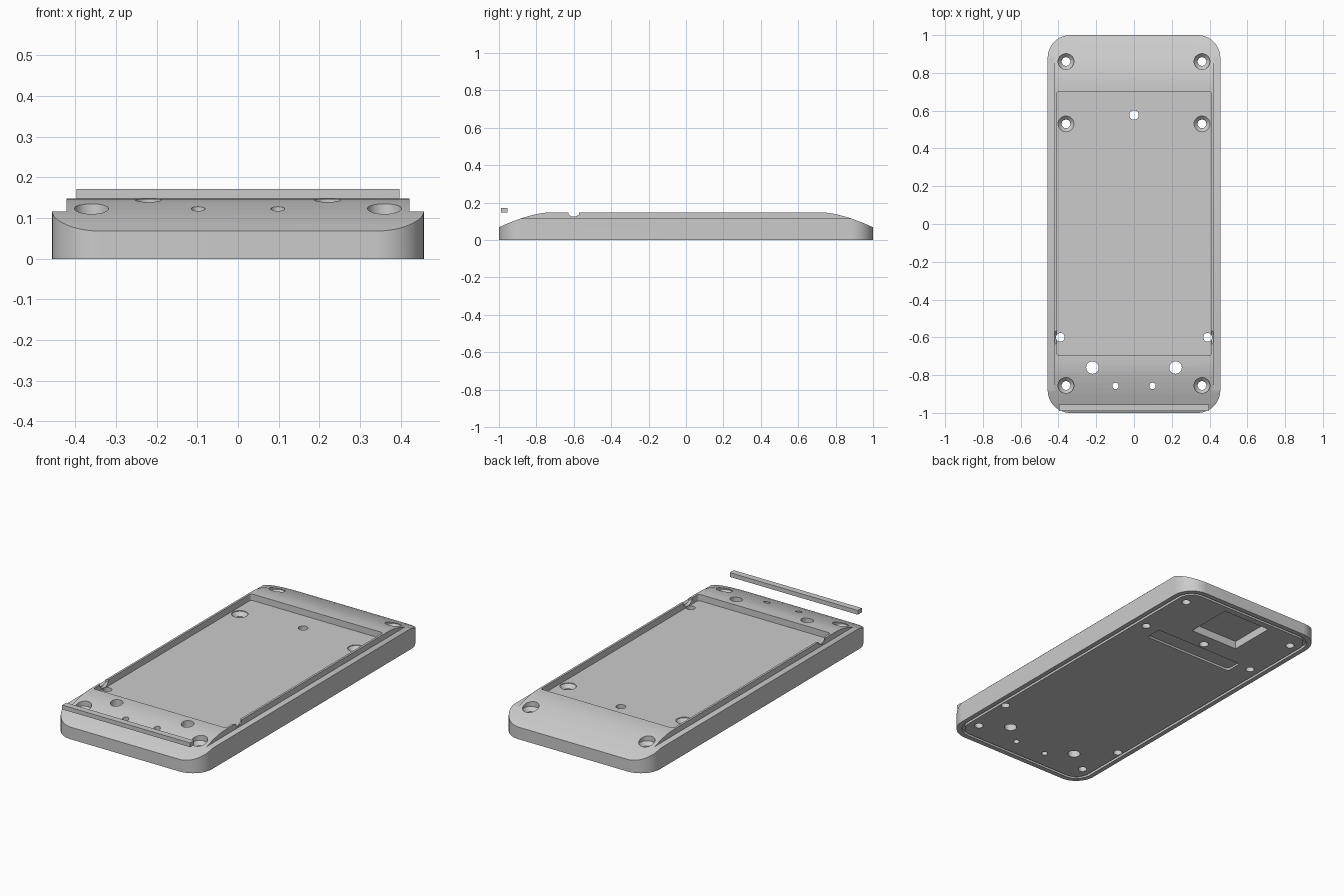
import bpy, bmesh
from math import pi, cos, sin

cube = bpy.data.objects.get("Cube")
if cube:
    bpy.data.objects.remove(cube, do_unlink=True)

grey = bpy.data.materials.new("light_grey")
grey.use_nodes = True
grey.diffuse_color = (0.6, 0.6, 0.6, 1)
grey.node_tree.nodes["Principled BSDF"].inputs["Base Color"].default_value = grey.diffuse_color


def make(name, points, offset):
    """Extrude a closed outline of 3D points along an offset."""
    bm = bmesh.new()
    face = bm.faces.new([bm.verts.new(p) for p in points])
    ext = bmesh.ops.extrude_face_region(bm, geom=[face])
    moved = [v for v in ext["geom"] if isinstance(v, bmesh.types.BMVert)]
    bmesh.ops.translate(bm, verts=moved, vec=offset)
    return finish(name, bm)


def finish(name, bm):
    bmesh.ops.recalc_face_normals(bm, faces=bm.faces)
    mesh = bpy.data.meshes.new(name)
    bm.to_mesh(mesh)
    bm.free()
    mesh.materials.append(grey)
    obj = bpy.data.objects.new(name, mesh)
    bpy.context.collection.objects.link(obj)
    return obj


def slab(name, x0, x1, y0, y1, z0, z1, r=0.0, n=10):
    """Upright block with optionally rounded vertical corners."""
    pts = []
    for k, (cx, cy) in enumerate([(x1 - r, y1 - r), (x0 + r, y1 - r),
                                  (x0 + r, y0 + r), (x1 - r, y0 + r)]):
        for i in range(n + 1 if r else 1):
            a = pi / 2 * (k + i / n)
            pts.append((cx + r * cos(a), cy + r * sin(a), z0))
    return make(name, pts, (0, 0, z1 - z0))


def lathe(name, x, y, profile, n=32):
    """Stack of rings (radius, z) closed at both ends."""
    bm = bmesh.new()
    rings = [[bm.verts.new((x + r * cos(2 * pi * i / n), y + r * sin(2 * pi * i / n), z))
              for i in range(n)] for r, z in profile]
    for a, b in zip(rings, rings[1:]):
        for i in range(n):
            j = (i + 1) % n
            bm.faces.new((a[i], a[j], b[j], b[i]))
    bm.faces.new(rings[0])
    bm.faces.new(rings[-1])
    return finish(name, bm)


def boolean(target, cutter, operation="DIFFERENCE"):
    cutter.hide_render = True
    mod = target.modifiers.new("cut", "BOOLEAN")
    mod.operation = operation
    mod.solver = "EXACT"
    mod.object = cutter
    bpy.context.view_layer.objects.active = target
    bpy.ops.object.modifier_apply(modifier=mod.name)
    bpy.data.objects.remove(cutter, do_unlink=True)


# Rounded body, trimmed by the arched long profile
body = slab("case_body", -0.457, 0.457, -1, 1, 0, 0.2, r=0.12, n=16)
arch = [(1.05, 0.044), (1.0, 0.068), (0.95, 0.09), (0.9, 0.109), (0.87, 0.119),
        (0.84, 0.128), (0.81, 0.136), (0.78, 0.142), (0.75, 0.146), (0.71, 0.148)]
outline = [(-1.05, -0.1), (1.05, -0.1)] + arch + [(-y, z) for y, z in reversed(arch)]
boolean(body, make("arch_trim", [(-0.6, y, z) for y, z in outline], (1.2, 0, 0)), "INTERSECT")

# Low ledges along both long sides
for s in (-1, 1):
    x0, x1 = sorted((s * 0.422, s * 0.6))
    boolean(body, slab("ledge_cutter", x0, x1, -1.2, 1.2, 0.116, 0.3))

# Shallow top recess
boolean(body, slab("recess_cutter", -0.41, 0.41, -0.695, 0.7, 0.112, 0.3, r=0.012, n=4))

# Seal groove around the underside
groove = slab("groove_cutter", -0.431, 0.431, -0.972, 0.972, -0.05, 0.016, r=0.096)
boolean(groove, slab("groove_core", -0.416, 0.416, -0.957, 0.957, -0.1, 0.05, r=0.081))
boolean(body, groove)

# Underside pocket and shallow slot
boolean(body, slab("pocket_cutter", -0.16, 0.14, 0.65, 0.92, -0.05, 0.045))
boolean(body, slab("slot_cutter", -0.28, 0.28, 0.445, 0.54, -0.05, 0.012, r=0.015, n=4))

# Countersunk screw holes: x, y, height of the seat
for x, y, seat in [(0.36, 0.86, 0.105), (0.36, -0.855, 0.105),
                   (0.36, 0.53, 0.108), (0.39, -0.6, 0.135)]:
    for s in (-1, 1):
        boolean(body, lathe("screw_cutter", s * x, y, [
            (0.023, -0.1), (0.023, seat - 0.02), (0.042, seat), (0.042, 0.3)]))

# Plain through holes
for x, y, r in [(-0.22, -0.76, 0.033), (0.22, -0.76, 0.033),
                (-0.098, -0.857, 0.017), (0.098, -0.857, 0.017), (0, 0.577, 0.025)]:
    boolean(body, lathe("hole_cutter", x, y, [(r, -0.1), (r, 0.3)]))

# Loose bar above the front edge
bar = slab("front_bar", -0.397, 0.397, -0.99, -0.955, 0.148, 0.172)

# Smooth curves, sharp edges
bpy.ops.object.select_all(action="DESELECT")
body.select_set(True)
bpy.context.view_layer.objects.active = body
bpy.ops.object.shade_smooth_by_angle(angle=0.4)
